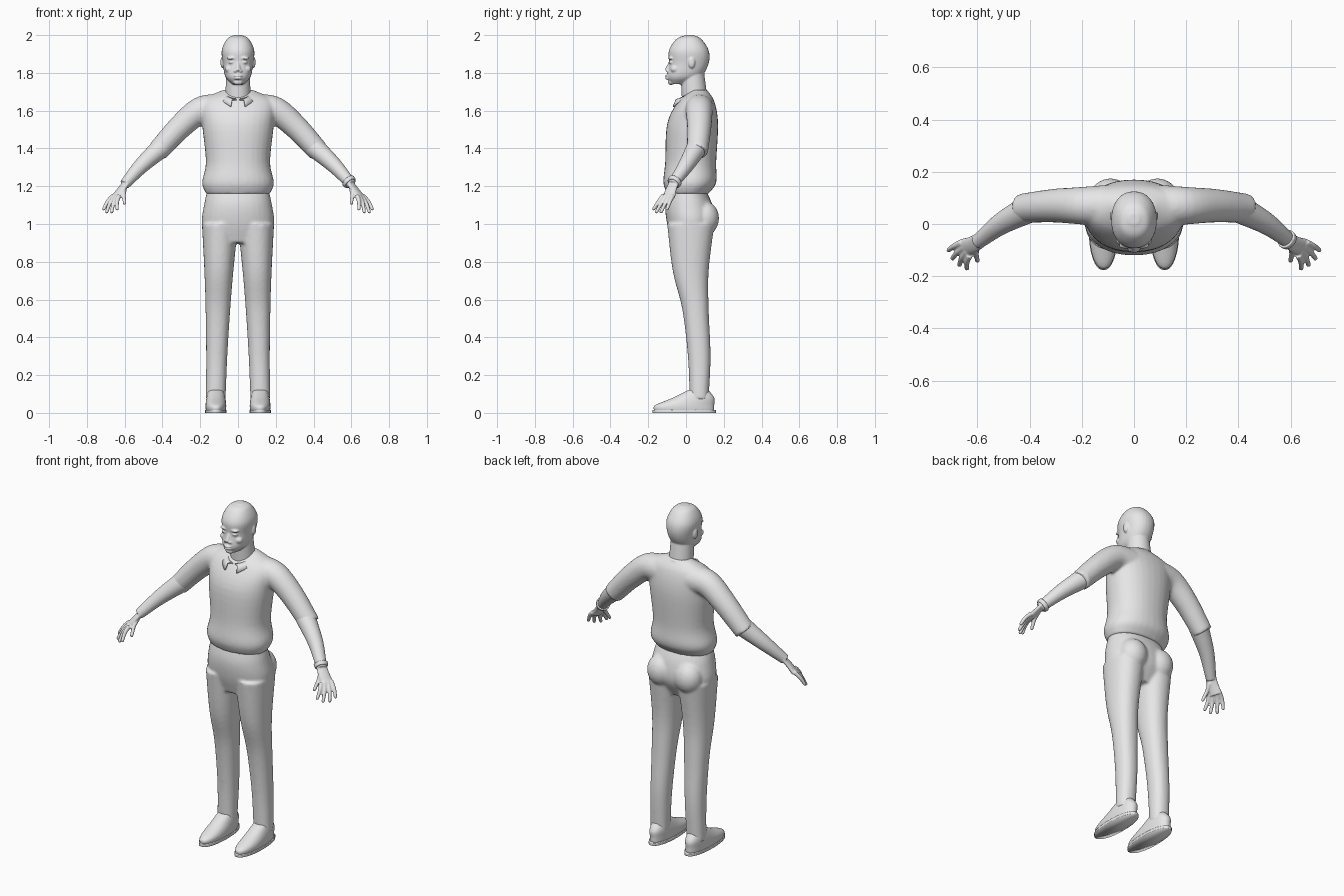
import bpy, bmesh
from math import sin, cos, pi, copysign
from mathutils import Vector, Matrix

if "Cube" in bpy.data.objects:
    bpy.data.objects.remove(bpy.data.objects["Cube"])

grey = bpy.data.materials.new("plain_grey")
grey.use_nodes = True
grey.diffuse_color = (.8, .8, .8, 1)
grey.node_tree.nodes["Principled BSDF"].inputs["Base Color"].default_value = grey.diffuse_color

SIDES = ((1, "left"), (-1, "right"))


def spline(keys, steps=5):
    """Smooth curve through all keys, given as vectors of any length."""
    before = keys[0] * 2 - keys[1]
    after = keys[-1] * 2 - keys[-2]
    points = [before] + keys + [after]
    curve = []
    for a, b, c, d in zip(points, points[1:], points[2:], points[3:]):
        tangent_in, tangent_out = (c - a) / 2, (d - b) / 2
        for step in range(steps):
            t = step / steps
            blend = t * t * (3 - 2 * t)
            curve.append(b.lerp(c, blend) + tangent_in * t * (1 - t) ** 2 - tangent_out * t * t * (1 - t))
    return curve + [keys[-1]]


def rounded(value, power):
    """Push a sine or cosine outward for a squarer oval."""
    return copysign(abs(value) ** (2 / power), value)


def skin(bm, rings, mirror, power=2, sides=32):
    """Closed tube from rings of (centre, first axis, second axis)."""
    loops = []
    for centre, u, v in rings:
        loop = []
        for j in range(sides):
            angle = 2 * pi * j / sides
            p = centre + u * rounded(cos(angle), power) + v * rounded(sin(angle), power)
            loop.append(bm.verts.new((p.x * mirror, p.y, p.z)))
        loops.append(loop)
    for low, high in zip(loops, loops[1:]):
        for j in range(sides):
            k = (j + 1) % sides
            bm.faces.new((low[j], low[k], high[k], high[j]))
    bm.faces.new(loops[0])
    bm.faces.new(loops[-1])


def slabs(bm, rows, centre_x=lambda z: 0, mirror=1, power=2.2):
    """Stack of level ovals from rows of (height, front, back, half width)."""
    rings = []
    for z, front, back, half in spline([Vector(row) for row in rows]):
        rings.append((Vector((centre_x(z), (front + back) / 2, z)),
                      Vector((half, 0, 0)), Vector((0, (back - front) / 2, 0))))
    skin(bm, rings, mirror, power)


def tube(bm, path, start, end, mirror=1, across=(0, 1, 0), squash=1):
    """Tapering limb along a smooth path."""
    curve = spline([Vector(p) for p in path])
    last = len(curve) - 1
    rings = []
    for i, centre in enumerate(curve):
        along = (curve[min(i + 1, last)] - curve[max(i - 1, 0)]).normalized()
        u = Vector(across)
        u = (u - along * u.dot(along)).normalized()
        radius = start + (end - start) * i / last
        rings.append((centre, u * radius, along.cross(u) * radius * squash))
    skin(bm, rings, mirror)


def ball(bm, centre, size, mirror=1):
    place = Matrix.Translation((centre[0] * mirror, centre[1], centre[2]))
    bmesh.ops.create_uvsphere(bm, u_segments=24, v_segments=16, radius=1,
                              matrix=place @ Matrix.Diagonal((*size, 1)))


def finish(bm, name, voxel=0, smoothing=2):
    """Make the object and, if asked, fuse its overlapping forms into one skin."""
    bmesh.ops.recalc_face_normals(bm, faces=bm.faces)
    for face in bm.faces:
        face.smooth = True
    mesh = bpy.data.meshes.new(name)
    bm.to_mesh(mesh)
    bm.free()
    mesh.materials.append(grey)
    part = bpy.data.objects.new(name, mesh)
    bpy.context.collection.objects.link(part)
    if voxel:
        fuse = part.modifiers.new("fuse", 'REMESH')
        fuse.mode, fuse.voxel_size, fuse.use_smooth_shade = 'VOXEL', voxel, True
        soften = part.modifiers.new("soften", 'SMOOTH')
        soften.factor, soften.iterations = .5, smoothing
    return part


# Shirt: trunk with a loose hem, and sleeves to the elbow
bm = bmesh.new()
slabs(bm, [(1.16, -.1, .12, .17), (1.22, -.12, .16, .19), (1.33, -.11, .16, .17),
           (1.53, -.1, .17, .19), (1.65, -.04, .15, .19), (1.71, .03, .11, .08)])
for side, label in SIDES:
    tube(bm, [(.1, .07, 1.61), (.2, .07, 1.6), (.31, .07, 1.51), (.43, .06, 1.38)], .08, .056, side)
finish(bm, "shirt", .009, 4)

# Collar: folded band that ends in two front points
bm = bmesh.new()
rows = []
for i in range(-20, 21):
    inner = pi + (pi - .1) * i / 20
    outer = pi + (pi - .4) * i / 20
    drop = (1 + cos(outer)) / 2
    tip = .04 * drop ** 8
    rows.append([bm.verts.new(p) for p in (
        (.07 * sin(inner), .03 - .07 * cos(inner), 1.72 - .06 * drop),
        (.08 * sin(outer), .03 - .09 * cos(outer), 1.7 - .04 * drop),
        (.1 * sin(outer), .03 - (.09 + .02 * drop) * cos(outer), 1.68 - .03 * drop - tip))])
for a, b in zip(rows, rows[1:]):
    for j in range(2):
        bm.faces.new((a[j], b[j], b[j + 1], a[j + 1]))
collar = finish(bm, "collar")
collar.modifiers.new("thickness", 'SOLIDIFY').thickness = .008

# Trousers: hips, seat and two legs that narrow to the ankle
bm = bmesh.new()
slabs(bm, [(1.19, -.09, .1, .16), (1.1, -.11, .14, .18), (1, -.1, .15, .19), (.9, -.07, .1, .14)])
for side, label in SIDES:
    legs = [(1, -.1, .15), (.75, -.07, .12), (.55, -.02, .12), (.3, .01, .13), (.07, .02, .12)]
    slabs(bm, [(z, front, back, .052 + .044 * z * z) for z, front, back in legs],
          lambda z: .12 - .025 * z, side)
    ball(bm, (.09, .1, 1.03), (.08, .075, .09), side)
finish(bm, "trousers", .009, 4)

# Shoes: rounded uppers on thin soles
for side, label in SIDES:
    bm = bmesh.new()
    slabs(bm, [(.01, -.17, .15, .053), (.04, -.165, .15, .055), (.08, -.07, .15, .05), (.12, .01, .12, .04)],
          lambda z: .117, side)
    finish(bm, label + "_shoe", .006)
    bm = bmesh.new()
    slabs(bm, [(z, -.177, .16, .057) for z in (0, .016)], lambda z: .117, side)
    finish(bm, label + "_sole")

# Head: skull, neck, nose, lips and chin
bm = bmesh.new()
slabs(bm, [(1.74, -.08, 0, .03), (1.78, -.1, .08, .067), (1.85, -.09, .12, .08),
           (1.92, -.09, .12, .086), (1.98, -.05, .08, .058), (2, 0, .04, .02)])
tube(bm, [(0, .05, 1.62), (0, .03, 1.84)], .07, .06)
tube(bm, [(0, -.08, 1.86), (0, -.1, 1.81)], .009, .014)
for z in (1.771, 1.784):
    ball(bm, (0, -.097, z), (.024, .014, .007))
ball(bm, (0, -.08, 1.75), (.025, .015, .014))
for side, label in SIDES:
    # Nostrils, brows, eyelids, cheeks and ears
    ball(bm, (.014, -.095, 1.81), (.01, .012, .008), side)
    ball(bm, (.033, -.08, 1.878), (.026, .015, .008), side)
    ball(bm, (.034, -.078, 1.856), (.016, .013, .008), side)
    ball(bm, (.045, -.06, 1.82), (.025, .022, .02), side)
    ball(bm, (.083, .03, 1.855), (.01, .018, .03), side)
finish(bm, "head", .0045)

# Bare forearms, palms and spread fingers
elbow, middle, wrist = Vector((.4, .06, 1.41)), Vector((.51, 0, 1.31)), Vector((.6, -.07, 1.21))
spread = Vector((.03, .05, 0))
for side, label in SIDES:
    bm = bmesh.new()
    tube(bm, [elbow, middle, wrist], .055, .028, side)
    tube(bm, [wrist.lerp(middle, .1), (.62, -.08, 1.18), (.65, -.09, 1.14)], .03, .036, side, spread, .45)
    index_base, index_tip = Vector((.63, -.12, 1.15)), Vector((.64, -.17, 1.08))
    digits = [(Vector((.6, -.08, 1.19)), Vector((.6, -.14, 1.11)))]
    for i in range(4):
        base, tip = index_base + spread * i / 3, index_tip + Vector((.07, .07, 0)) * i / 3
        digits.append((base, tip + (tip - base) * sin(pi * i / 3) * .25))
    for base, tip in digits:
        knuckle = base.lerp(tip, .5) + Vector((.005, 0, .004))
        tube(bm, [base, knuckle, tip], .0125, .009, side, spread)
        ball(bm, tip, (.009, .009, .009), side)
    finish(bm, label + "_forearm_and_hand", .0045)

# Wristband on the left arm
bm = bmesh.new()
tube(bm, [wrist.lerp(middle, .05), wrist.lerp(middle, .2)], .036, .039)
finish(bm, "wristband", .004, 1)
